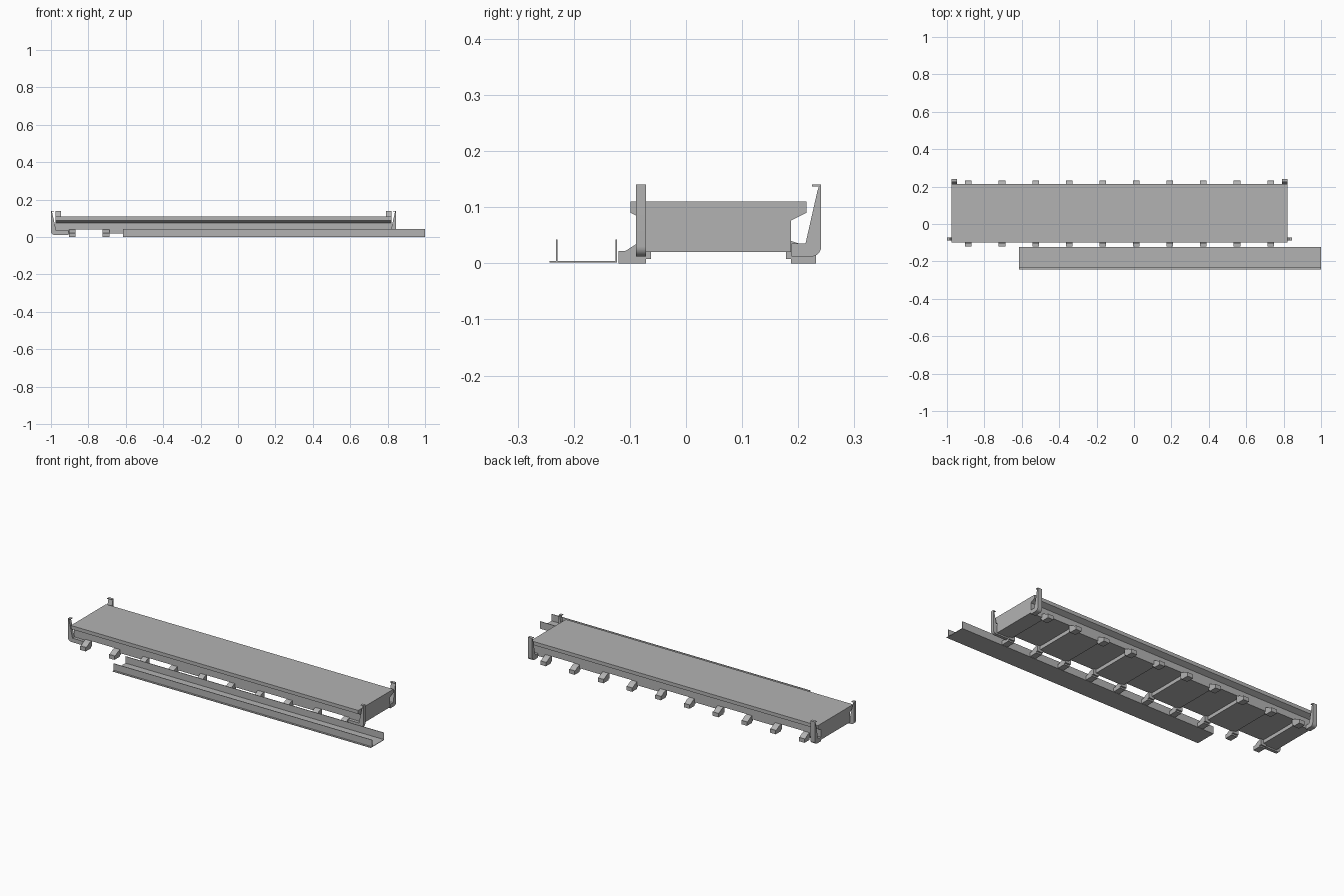
import bpy
import bmesh
import math

cube = bpy.data.objects.get("Cube")
if cube:
    bpy.data.objects.remove(cube, do_unlink=True)

grey = bpy.data.materials.new("light_grey_plastic")
grey.use_nodes = True
colour = (0.45, 0.45, 0.45, 1)
grey.diffuse_color = colour
grey.node_tree.nodes["Principled BSDF"].inputs["Base Color"].default_value = colour


def prism(bm, profile, start, end, place):
    """Extrude a closed 2D profile; place(u, v, w) maps it into the model."""
    ends = [[bm.verts.new(place(u, v, w)) for u, v in profile] for w in (start, end)]
    n = len(profile)
    bm.faces.new(ends[0])
    bm.faces.new(ends[1][::-1])
    for i in range(n):
        j = (i + 1) % n
        bm.faces.new((ends[0][j], ends[0][i], ends[1][i], ends[1][j]))


def finish(name, bm, smooth=False):
    bmesh.ops.recalc_face_normals(bm, faces=bm.faces[:])
    mesh = bpy.data.meshes.new(name)
    bm.to_mesh(mesh)
    bm.free()
    mesh.materials.append(grey)
    obj = bpy.data.objects.new(name, mesh)
    bpy.context.scene.collection.objects.link(obj)
    if smooth:
        bpy.ops.object.select_all(action="DESELECT")
        obj.select_set(True)
        bpy.context.view_layer.objects.active = obj
        bpy.ops.object.shade_smooth_by_angle(angle=math.radians(30))
    return obj


def along_x(u, v, w):
    return (w, u, v)


LEFT, RIGHT = -0.975, 0.82
MID_Y = 0.058
MODULES = 5
PITCH = (RIGHT - LEFT) / MODULES

# Carrier body: overhanging top edges, narrower sides
half = [(0.157, 0.11), (0.157, 0.09), (0.129, 0.076), (0.129, 0.04)]
profile = [(MID_Y + y, z) for y, z in half] + [(MID_Y - y, z) for y, z in reversed(half)]
bm = bmesh.new()
prism(bm, profile, LEFT, RIGHT, along_x)
finish("carrier_body", bm)

# Lower blocks beneath the module joints, leaving an arch in each module
bm = bmesh.new()
low = [(MID_Y + s * 0.129, z) for s, z in ((-1, 0.02), (1, 0.02), (1, 0.04), (-1, 0.04))]
for i in range(MODULES + 1):
    joint = LEFT + i * PITCH
    prism(bm, low, max(LEFT, joint - PITCH / 4), min(RIGHT, joint + PITCH / 4), along_x)
finish("lower_blocks", bm)

# Snap feet on both long edges, two per module
foot = [(0.178, 0), (0.178, 0.022), (0.166, 0.022), (0.147, 0.034), (0.129, 0.04),
        (0.12, 0.04), (0.12, 0.008), (0.129, 0.008), (0.129, 0)]
bm = bmesh.new()
for i in range(2 * MODULES):
    x = LEFT + (i + 0.5) * PITCH / 2
    for side in (-1, 1):
        reach = 0.174 if side > 0 else 0.178
        prism(bm, [(MID_Y + side * min(u, reach), v) for u, v in foot],
              x - 0.0175, x + 0.0175, along_x)
finish("snap_feet", bm)


def bracket_profile(tail):
    """Upright latch: rounded heel, thin lip on top and a tapering inner edge."""
    heel = [(0.007 + 0.018 * math.sin(a), 0.03 - 0.018 * math.cos(a))
            for a in (math.radians(15 * k) for k in range(7))]
    return [(-tail, 0.012)] + heel + [(0.025, 0.14), (0.009, 0.14), (0.009, 0.137),
                                      (0.021, 0.137), (0.018, 0.128), (-0.003, 0.035),
                                      (-tail, 0.035)]


# Rear brackets at both ends of the back edge
bm = bmesh.new()
for x in (LEFT, RIGHT - 0.028):
    prism(bm, bracket_profile(0.028), x, x + 0.028, lambda u, v, w: (w, 0.216 + u, v))
finish("rear_brackets", bm, smooth=True)

# End brackets wrapping around the short ends near the front
bm = bmesh.new()
for edge, side in ((LEFT, -1), (RIGHT, 1)):
    prism(bm, bracket_profile(0.07), -0.089, -0.071,
          lambda u, v, w: (edge + side * u, w, v))
finish("end_brackets", bm, smooth=True)

# Separate mounting channel lying in front
channel = [(-0.243, 0.001), (-0.123, 0.001), (-0.123, 0.042), (-0.126, 0.042),
           (-0.126, 0.004), (-0.229, 0.004), (-0.229, 0.042), (-0.232, 0.042),
           (-0.232, 0.004), (-0.243, 0.004)]
bm = bmesh.new()
prism(bm, channel, -0.615, 1.0, along_x)
finish("mounting_channel", bm)
